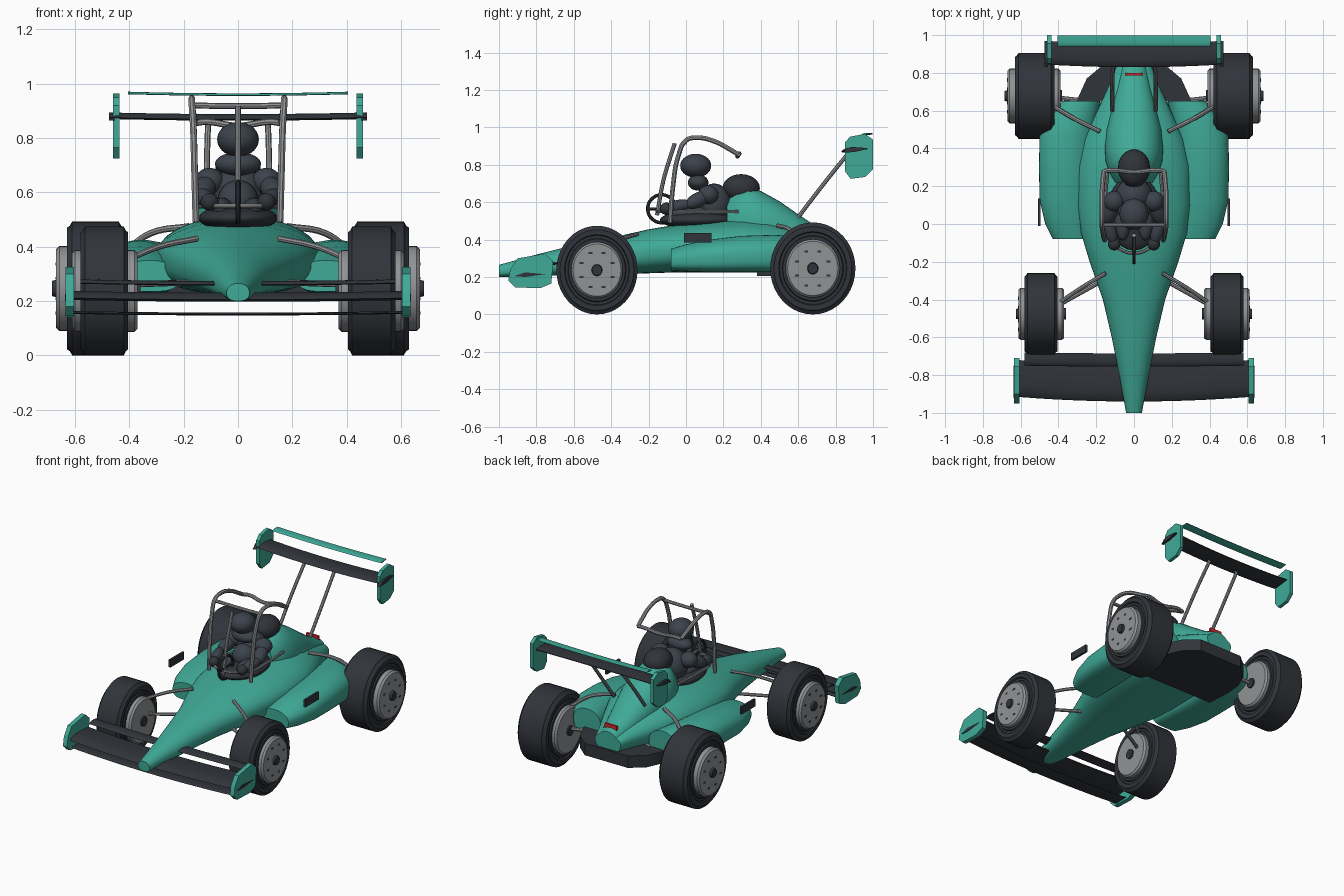
import bpy, bmesh, math
from mathutils import Vector

if "Cube" in bpy.data.objects:
    bpy.data.objects.remove(bpy.data.objects["Cube"])


def mat(name, rgb):
    m = bpy.data.materials.new(name)
    m.diffuse_color = (*rgb, 1)
    m.use_nodes = True
    m.node_tree.nodes["Principled BSDF"].inputs["Base Color"].default_value = m.diffuse_color
    return m


TEAL = mat("teal_paint", (0.05, 0.40, 0.31))
DARK = mat("dark_rubber", (0.03, 0.034, 0.042))
SUIT = mat("suit_grey", (0.045, 0.055, 0.072))
METAL = mat("metal", (0.28, 0.29, 0.30))
RED = mat("red_light", (0.7, 0.02, 0.02))


def skin(name, rings, material, closed=False):
    """Join equal-length rings of points into one capped or closed skin."""
    bm = bmesh.new()
    vs = [[bm.verts.new(p) for p in r] for r in rings]
    n = len(rings[0])
    pairs = list(zip(vs, vs[1:])) + ([(vs[-1], vs[0])] if closed else [])
    for a, b in pairs:
        for i in range(n):
            j = (i + 1) % n
            bm.faces.new((a[i], a[j], b[j], b[i]))
    if not closed:
        bm.faces.new(vs[0][::-1])
        bm.faces.new(vs[-1])
    bmesh.ops.recalc_face_normals(bm, faces=bm.faces)
    me = bpy.data.meshes.new(name)
    bm.to_mesh(me)
    bm.free()
    ob = bpy.data.objects.new(name, me)
    bpy.context.collection.objects.link(ob)
    me.materials.append(material)
    return ob


def loft(name, sections, material, flat=0.75, n=36):
    """Sections are (y, centre x, half width, bottom z, top z, widest z)."""
    rings = []
    for y, cx, hw, zb, zt, zm in sections:
        ring = []
        for i in range(n):
            a = 2 * math.pi * i / n
            c, s = math.cos(a), math.sin(a)
            e = flat if s < 0 else 0.95
            x = cx + hw * math.copysign(abs(c) ** e, c)
            z = zm + (zt - zm if s > 0 else zm - zb) * math.copysign(abs(s) ** e, s)
            ring.append((x, y, z))
        rings.append(ring)
    return skin(name, rings, material)


def lathe(name, profile, centre, squash, material, n=40):
    """Turn a (x, radius) outline round the x axis; z is stretched."""
    cx, cy, cz = centre
    rings = [[(cx + x, cy + r * squash * math.cos(a), cz + r * math.sin(a)) for x, r in profile]
             for a in (2 * math.pi * i / n for i in range(n))]
    return skin(name, rings, material, closed=True)


def plate(name, outline, x0, x1, material):
    return skin(name, [[(x, y, z) for y, z in outline] for x in (x0, x1)], material)


def box(name, lo, hi, material):
    return plate(name, [(lo[1], lo[2]), (hi[1], lo[2]), (hi[1], hi[2]), (lo[1], hi[2])], lo[0], hi[0], material)


def wing(name, half, y0, y1, z, thick, bow, material, rise=0.0):
    foil = [(0, 0), (.08, .45), (.3, .7), (.65, .5), (1, .1), (1, -.1), (.6, -.2), (.2, -.35)]
    rings = []
    for i in range(13):
        t = i / 6 - 1
        rings.append([(t * half, y0 + f * (y1 - y0) + bow * t * t,
                       z + g * thick + rise * f + 0.006 * t * t) for f, g in foil])
    return skin(name, rings, material)


def ball(name, loc, radii, material):
    bpy.ops.mesh.primitive_uv_sphere_add(segments=24, ring_count=14, location=loc)
    ob = bpy.context.object
    ob.name, ob.scale = name, radii
    ob.data.materials.append(material)
    return ob


def limb(name, a, b, r, material):
    a, b = Vector(a), Vector(b)
    ob = ball(name, (a + b) / 2, (r, r, (b - a).length / 2 + r * .6), material)
    ob.rotation_euler = (b - a).to_track_quat('Z', 'Y').to_euler()


def tube(name, pts, r, material=METAL):
    cu = bpy.data.curves.new(name, 'CURVE')
    cu.dimensions, cu.bevel_depth, cu.bevel_resolution = '3D', r, 2
    cu.resolution_u, cu.use_fill_caps = 6, True
    sp = cu.splines.new('BEZIER')
    sp.bezier_points.add(len(pts) - 1)
    for bp, p in zip(sp.bezier_points, pts):
        bp.co = p
        bp.handle_left_type = bp.handle_right_type = 'AUTO'
    cu.materials.append(material)
    ob = bpy.data.objects.new(name, cu)
    bpy.context.collection.objects.link(ob)
    bpy.ops.object.select_all(action='DESELECT')
    bpy.context.view_layer.objects.active = ob
    ob.select_set(True)
    bpy.ops.object.convert(target='MESH')


# main hull, engine cover and rear floor
loft("hull", [(-1, 0, .042, .20, .265, .23), (-.8, 0, .078, .205, .32, .25), (-.6, 0, .118, .21, .37, .28),
              (-.4, 0, .165, .215, .41, .31), (-.2, 0, .235, .22, .455, .34), (-.05, 0, .28, .225, .48, .355),
              (.1, 0, .3, .225, .495, .36), (.3, 0, .3, .23, .51, .365), (.45, 0, .265, .235, .50, .365),
              (.6, 0, .195, .245, .46, .36), (.75, 0, .125, .26, .41, .345), (.83, 0, .095, .27, .38, .335)], TEAL)
loft("engine_cover", [(.22, 0, .10, .40, .61, .48), (.27, 0, .13, .40, .67, .48), (.33, 0, .15, .40, .685, .48),
                      (.40, 0, .155, .40, .66, .47), (.5, 0, .145, .38, .605, .45), (.6, 0, .12, .36, .535, .42),
                      (.72, 0, .09, .33, .455, .38), (.83, 0, .065, .30, .40, .35)], TEAL)
floor = [(.3, .38), (.31, .55), (.30, .66), (.25, .77), (.16, .845)]
floor = floor + [(-x, y) for x, y in reversed(floor)]
skin("rear_floor", [[(x, y, z) for x, y in floor] for z in (.205, .285)], DARK)
box("tail_light", (-.045, .785, .405), (.045, .80, .435), RED)

# front and rear wings
wing("front_wing", .62, -.94, -.745, .205, .03, .025, DARK, .015)
wing("front_wing_flap", .58, -.755, -.685, .26, .014, .005, DARK, .01)
wing("front_wing_lip", .61, -.92, -.82, .15, .01, .02, DARK)
wing("rear_wing", .475, .83, .955, .87, .022, .015, DARK, .01)
wing("rear_wing_flap", .405, .94, .998, .957, .008, 0, TEAL, .006)
front_end = [(-.94, .24), (-.90, .30), (-.755, .325), (-.71, .285), (-.72, .165), (-.78, .14), (-.915, .145), (-.95, .18)]
rear_end = [(.85, .92), (.877, .95), (.955, .965), (1, .935), (1, .775), (.957, .735), (.88, .725), (.85, .765)]


def wheel(label, s, y, z, ry, x0, x1, rim0, rim1, hub):
    c, w, r = (x0 + x1) / 2, x1 - x0, z
    q = ry / z
    half = [(.5, .62), (.5, .70), (.46, .72), (.46, .78), (.5, .80), (.5, .91), (.45, .94), (.41, 1)]
    prof = [(k * w, f * r) for k, f in half] + [(-k * w, f * r) for k, f in reversed(half)]
    lathe(label + "_tyre", prof, (s * c, y, z), q, DARK)
    lathe(label + "_rim", [(rim0 - c, .02), (rim1 - c, .02), (rim1 - c, .59 * r), (rim1 - c - .012, .635 * r),
                           (rim0 - c + .012, .635 * r), (rim0 - c, .59 * r)] if s > 0 else
          [(c - rim0, .02), (c - rim1, .02), (c - rim1, .59 * r), (c - rim1 + .012, .635 * r),
           (c - rim0 - .012, .635 * r), (c - rim0, .59 * r)], (s * c, y, z), q, METAL)
    lathe(label + "_hub", [(s * (rim0 - .01 - c), .001), (s * (hub - c), .001), (s * (hub - c), .028),
                           (s * (hub - c - .02), .033), (s * (rim0 - .01 - c), .033)], (s * c, y, z), q, DARK, 20)
    for i in range(8):
        a = math.pi * (i + .5) / 4
        yy, zz = y + .098 * q * math.cos(a), z + .098 * math.sin(a)
        box(label + "_slot", (s * (rim1 - .005), yy - .010, zz - .005), (s * (rim1 + .002), yy + .010, zz + .005), DARK)


for s, side in ((-1, "left"), (1, "right")):
    # side pods, mirrors and wing end plates
    loft(side + "_side_pod", [(y, s * cx, hw, zb, zt, zm) for y, cx, hw, zb, zt, zm in (
        (-.08, .325, .105, .235, .35, .29), (0, .345, .125, .23, .375, .30), (.13, .36, .14, .225, .40, .31),
        (.3, .365, .138, .225, .42, .32), (.47, .355, .145, .225, .425, .32), (.57, .325, .13, .235, .42, .325),
        (.65, .28, .10, .25, .41, .33))], TEAL, .6)
    box(side + "_mirror", (s * .494, -.01, .385), (s * .508, .135, .435), DARK)
    plate(side + "_front_end_plate", front_end, s * .605, s * .635, TEAL)
    plate(side + "_rear_end_plate", rear_end, s * .437, s * .46, TEAL)
    plate(side + "_front_foil_cap", [(-.92, .205), (-.86, .225), (-.75, .215), (-.86, .20)], s * .63, s * .638, DARK)
    plate(side + "_rear_foil_cap", [(.83, .865), (.88, .885), (.97, .885), (.9, .868)], s * .455, s * .475, DARK)
    # wheels and suspension
    wheel(side + "_front", s, -.476, .237, .217, .405, .58, .37, .612, .626)
    wheel(side + "_rear", s, .678, .246, .228, .42, .63, .39, .67, .686)
    tube(side + "_front_upper_arm", [(s * .15, -.26, .43), (s * .29, -.345, .40), (s * .40, -.42, .355)], .011)
    tube(side + "_front_lower_arm", [(s * .13, -.28, .27), (s * .40, -.43, .26)], .011)
    tube(side + "_rear_upper_arm", [(s * .18, .49, .475), (s * .32, .56, .45), (s * .42, .62, .38)], .012)
    tube(side + "_rear_lower_arm", [(s * .15, .64, .28), (s * .42, .67, .25)], .012)
    # roll cage sides and wing struts
    tube(side + "_cage_rail", [(s * .155, -.085, .49), (s * .16, -.07, .68), (s * .165, -.04, .85), (s * .17, 0, .93),
                               (s * .17, .06, .945), (s * .17, .16, .922), (s * .165, .23, .885), (s * .16, .28, .855)], .013)
    tube(side + "_wing_strut", [(s * .115, .60, .52), (s * .115, .73, .69), (s * .11, .87, .865)], .011)
    # driver's arms
    ball(side + "_shoulder", (s * .105, .12, .64), (.055, .055, .05), SUIT)
    limb(side + "_upper_arm", (s * .11, .11, .635), (s * .14, .02, .59), .04, SUIT)
    limb(side + "_forearm", (s * .14, .01, .59), (s * .11, -.09, .57), .033, SUIT)
    ball(side + "_glove", (s * .105, -.105, .565), (.033, .035, .033), DARK)
    limb(side + "_thigh", (s * .06, .12, .53), (s * .06, -.06, .54), .045, SUIT)

# remaining cage tubes
tube("cage_front_bar", [(-.17, -.005, .92), (0, -.005, .918), (.17, -.005, .92)], .011)
tube("cage_rear_bar", [(-.16, .28, .855), (-.12, .285, .86), (0, .275, .845), (.12, .285, .86), (.16, .28, .855)], .012)
tube("cage_centre_post", [(0, -.155, .53), (0, -.12, .72), (0, -.06, .915)], .011)
tube("cockpit_rail", [(-.14, .28, .55), (-.15, .1, .55), (-.13, -.07, .55), (0, -.155, .55), (.13, -.07, .55),
                      (.15, .1, .55), (.14, .28, .55)], .009)

# cockpit, headrest and steering wheel
ball("cockpit_tub", (0, .06, .505), (.145, .2, .05), DARK)
ball("headrest", (0, .295, .675), (.085, .10, .075), DARK)
bpy.ops.mesh.primitive_torus_add(location=(0, -.13, .565), rotation=(0, math.pi / 2, 0), major_radius=.075,
                                 minor_radius=.009, major_segments=32, minor_segments=8)
bpy.context.object.name = "steering_wheel"
bpy.context.object.data.materials.append(DARK)
tube("steering_spoke", [(0, -.20, .565), (0, -.055, .565)], .008, DARK)

# driver
ball("torso", (0, .15, .59), (.10, .095, .11), SUIT)
ball("belly", (0, .07, .57), (.075, .08, .075), SUIT)
ball("collar", (0, .065, .705), (.085, .055, .043), SUIT)
ball("helmet", (0, .052, .795), (.077, .083, .064), SUIT)

# smooth shading with sharp edges kept
bpy.ops.object.select_all(action='SELECT')
bpy.context.view_layer.objects.active = bpy.data.objects["hull"]
bpy.ops.object.shade_smooth_by_angle(angle=math.radians(35))
